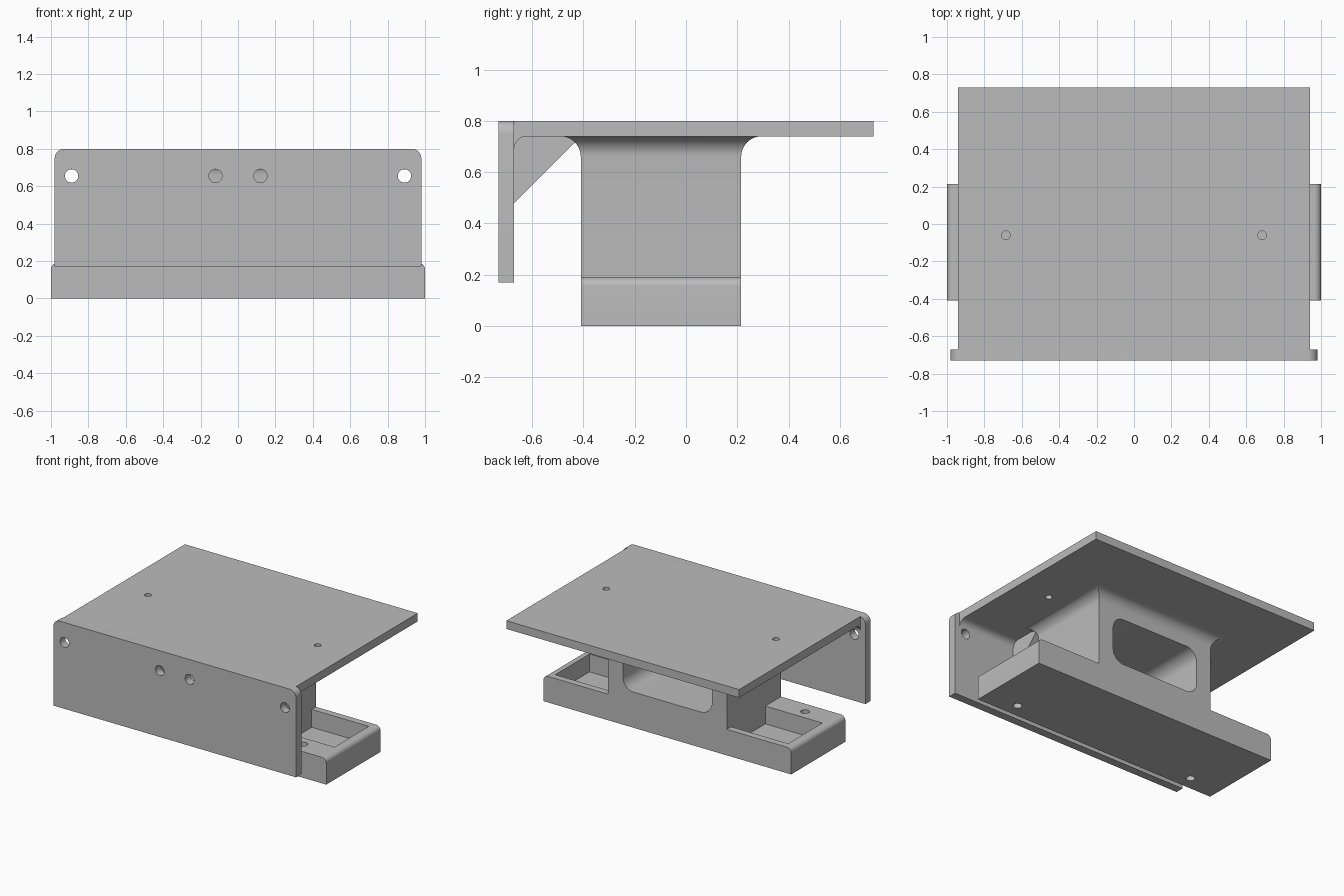
import bpy, bmesh
from math import sin, cos, pi, radians
from mathutils import Vector

cube = bpy.data.objects.get("Cube")
if cube:
    bpy.data.objects.remove(cube, do_unlink=True)

grey = bpy.data.materials.new("matte grey")
grey.use_nodes = True
colour = (0.5, 0.5, 0.5, 1)
grey.diffuse_color = colour
grey.node_tree.nodes["Principled BSDF"].inputs["Base Color"].default_value = colour


def finish(name, bm):
    bmesh.ops.recalc_face_normals(bm, faces=bm.faces)
    mesh = bpy.data.meshes.new(name)
    bm.to_mesh(mesh)
    bm.free()
    mesh.materials.append(grey)
    obj = bpy.data.objects.new(name, mesh)
    bpy.context.collection.objects.link(obj)
    return obj


def arc(cx, cz, r, start, end, steps=8):
    angles = [radians(start + (end - start) * i / steps) for i in range(steps + 1)]
    return [(cx + r * cos(a), cz + r * sin(a)) for a in angles]


def prism(name, profile, axis, lo, hi):
    """Extrude a 2D profile along x (y, z), y (x, z) or z (x, y)."""
    place = {"x": lambda u, v, t: (t, u, v),
             "y": lambda u, v, t: (u, t, v),
             "z": lambda u, v, t: (u, v, t)}[axis]
    bm = bmesh.new()
    face = bm.faces.new([bm.verts.new(place(u, v, lo)) for u, v in profile])
    ext = bmesh.ops.extrude_face_region(bm, geom=[face])
    verts = [g for g in ext["geom"] if isinstance(g, bmesh.types.BMVert)]
    bmesh.ops.translate(bm, verts=verts, vec=Vector(place(0, 0, hi - lo)))
    return finish(name, bm)


def rect(u0, u1, v0, v1):
    return [(u0, v0), (u1, v0), (u1, v1), (u0, v1)]


def circle(u, v, r):
    return arc(u, v, r, 0, 360, 24)[:-1]


def activate(obj):
    bpy.ops.object.select_all(action="DESELECT")
    obj.select_set(True)
    bpy.context.view_layer.objects.active = obj


def cut(obj, *cutters):
    for cutter in cutters:
        mod = obj.modifiers.new("cut", "BOOLEAN")
        mod.operation = "DIFFERENCE"
        mod.solver = "EXACT"
        mod.object = cutter
        activate(obj)
        bpy.ops.object.modifier_apply(modifier=mod.name)
        bpy.data.objects.remove(cutter, do_unlink=True)


BACK, FRONT = 0.215, -0.41      # depth of base and column
PLATE_LOW, TOP = 0.74, 0.80     # thickness of the top plate
BASE_TOP = 0.19
INNER = -0.67                   # inner face of the front plate
COLUMN = 0.48                   # half width of the column

# Top plate with two screw holes
top_plate = prism("top_plate", rect(-0.94, 0.94, INNER, 0.73), "z", PLATE_LOW, TOP)
cut(top_plate, *[prism("hole", circle(s * 0.685, -0.06, 0.023), "z", 0.7, 0.9)
                 for s in (-1, 1)])

# Front plate with rounded upper corners and four holes
outline = ([(-0.98, 0.17), (0.98, 0.17)] + arc(0.93, 0.75, 0.05, 0, 90)
           + arc(-0.93, 0.75, 0.05, 90, 180))
front_plate = prism("front_plate", outline, "y", -0.73, INNER)
cut(front_plate, *[prism("hole", circle(x, 0.655, 0.036), "y", -0.8, -0.6)
                   for x in (-0.89, -0.12, 0.12, 0.89)])

# Fillet in the corner between the plates
prism("plate_fillet", [(INNER, PLATE_LOW)] + arc(INNER + 0.05, PLATE_LOW - 0.05, 0.05, 180, 90),
      "x", -0.94, 0.94)

# Base with rounded ends, a pocket and a screw hole on each side
r = 0.035
outline = ([(-1, 0), (1, 0)] + arc(1 - r, BASE_TOP - r, r, 0, 90)
           + arc(r - 1, BASE_TOP - r, r, 90, 180))
base = prism("base", outline, "y", FRONT, BACK)
for s in (-1, 1):
    pocket = rect(*sorted((s * COLUMN, s * 0.94)), -0.23, 0.165)
    cut(base, prism("pocket", pocket, "z", 0.06, 0.3),
        prism("hole", circle(s * 0.745, -0.31, 0.03), "z", -0.1, 0.3))

# Column flaring out into the top plate
bm = bmesh.new()
flare = 0.08
levels = [(0, BASE_TOP)] + [(flare * (1 - cos(a)), PLATE_LOW - flare + flare * sin(a))
                            for a in [pi / 2 * i / 10 for i in range(11)]]
rings = []
for out, z in levels:
    corners = rect(-COLUMN - out, COLUMN + out, FRONT - out, BACK + out)
    rings.append([bm.verts.new((x, y, z)) for x, y in corners])
for low, high in zip(rings, rings[1:]):
    for i in range(4):
        j = (i + 1) % 4
        bm.faces.new((low[i], low[j], high[j], high[i]))
bm.faces.new(rings[0])
bm.faces.new(rings[-1])
column = finish("column", bm)

# Rounded window through the column
w, low, high, r = 0.36, 0.26, 0.60, 0.09
window = (arc(w - r, high - r, r, 0, 90) + arc(r - w, high - r, r, 90, 180)
          + arc(r - w, low + r, r, 180, 270) + arc(w - r, low + r, r, 270, 360))
cut(column, prism("window", window, "y", -0.7, 0.5))

# Triangular gussets behind the front plate
for s, side in ((1, "left"), (-1, "right")):
    lo, hi = sorted((s * 0.38, s * 0.48))
    prism(side + "_gusset", [(INNER, 0.48), (-0.41, PLATE_LOW), (INNER, PLATE_LOW)], "x", lo, hi)

# Smooth the curved faces, keeping edges sharp
for obj in bpy.context.collection.objects:
    if obj.type == "MESH" and obj.data.materials and obj.data.materials[0] == grey:
        activate(obj)
        bpy.ops.object.shade_smooth_by_angle(angle=radians(30))
